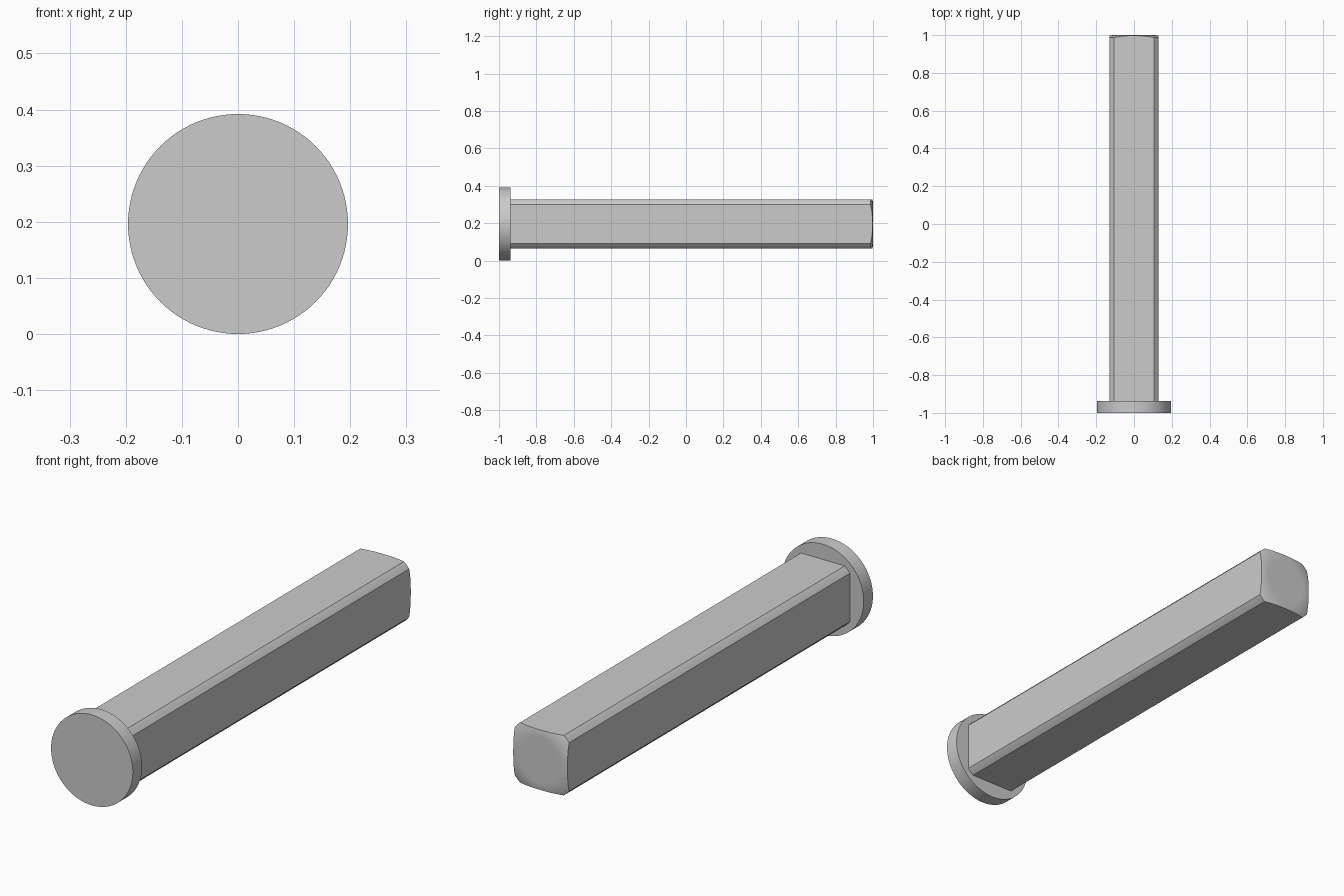
import bpy, bmesh
from math import sin, cos, pi, sqrt, asin, hypot

if "Cube" in bpy.data.objects:
    bpy.data.objects.remove(bpy.data.objects["Cube"])

ZC = 0.196          # axis height
HEAD_R = 0.196
HEAD_Y = -0.937     # inner face of the head
HALF = 0.13         # half width across the flats
CORNER_R = 0.167    # radius of the rounded corners


def finish(bm, name):
    bmesh.ops.recalc_face_normals(bm, faces=bm.faces[:])
    mesh = bpy.data.meshes.new(name)
    bm.to_mesh(mesh)
    bm.free()
    ob = bpy.data.objects.new(name, mesh)
    bpy.context.collection.objects.link(ob)
    bpy.ops.object.select_all(action='DESELECT')
    ob.select_set(True)
    bpy.context.view_layer.objects.active = ob
    bpy.ops.object.shade_smooth_by_angle(angle=pi / 6)
    return ob


def loft(name, rings):
    """Skin a list of point rings and close both ends."""
    bm = bmesh.new()
    loops = [[bm.verts.new(p) for p in ring] for ring in rings]
    n = len(loops[0])
    for a, b in zip(loops, loops[1:]):
        for i in range(n):
            j = (i + 1) % n
            bm.faces.new((a[i], a[j], b[j], b[i]))
    bm.faces.new(loops[0])
    bm.faces.new(loops[-1])
    return finish(bm, name)


# Round head disc
circle = [(HEAD_R * cos(2 * pi * i / 96), HEAD_R * sin(2 * pi * i / 96)) for i in range(96)]
loft("head", [[(x, y, ZC + z) for x, z in circle] for y in (-1.0, HEAD_Y)])

# Square shaft section: four flats joined by narrow arcs
edge = sqrt(CORNER_R ** 2 - HALF ** 2)
start, end = asin(edge / CORNER_R), asin(HALF / CORNER_R)
quarter = [(HALF, -edge + 2 * edge * i / 16) for i in range(16)]
for i in range(6):
    a = start + (end - start) * i / 6
    quarter.append((CORNER_R * cos(a), CORNER_R * sin(a)))
section = []
for k in range(4):
    c, s = cos(k * pi / 2), sin(k * pi / 2)
    section += [(x * c - z * s, x * s + z * c) for x, z in quarter]


# Crowned tip: flat centre with a rounded-off rim
def tip_y(r, flat=0.10, fillet=0.17):
    d = max(0.0, r - flat)
    return 1.0 - (fillet - sqrt(fillet ** 2 - d ** 2))


rings = [[(x, HEAD_Y, ZC + z) for x, z in section]]
for k in range(13):
    f = 1.0 - 0.45 * k / 12
    rings.append([(x * f, tip_y(hypot(x, z) * f), ZC + z * f) for x, z in section])
loft("shaft", rings)
